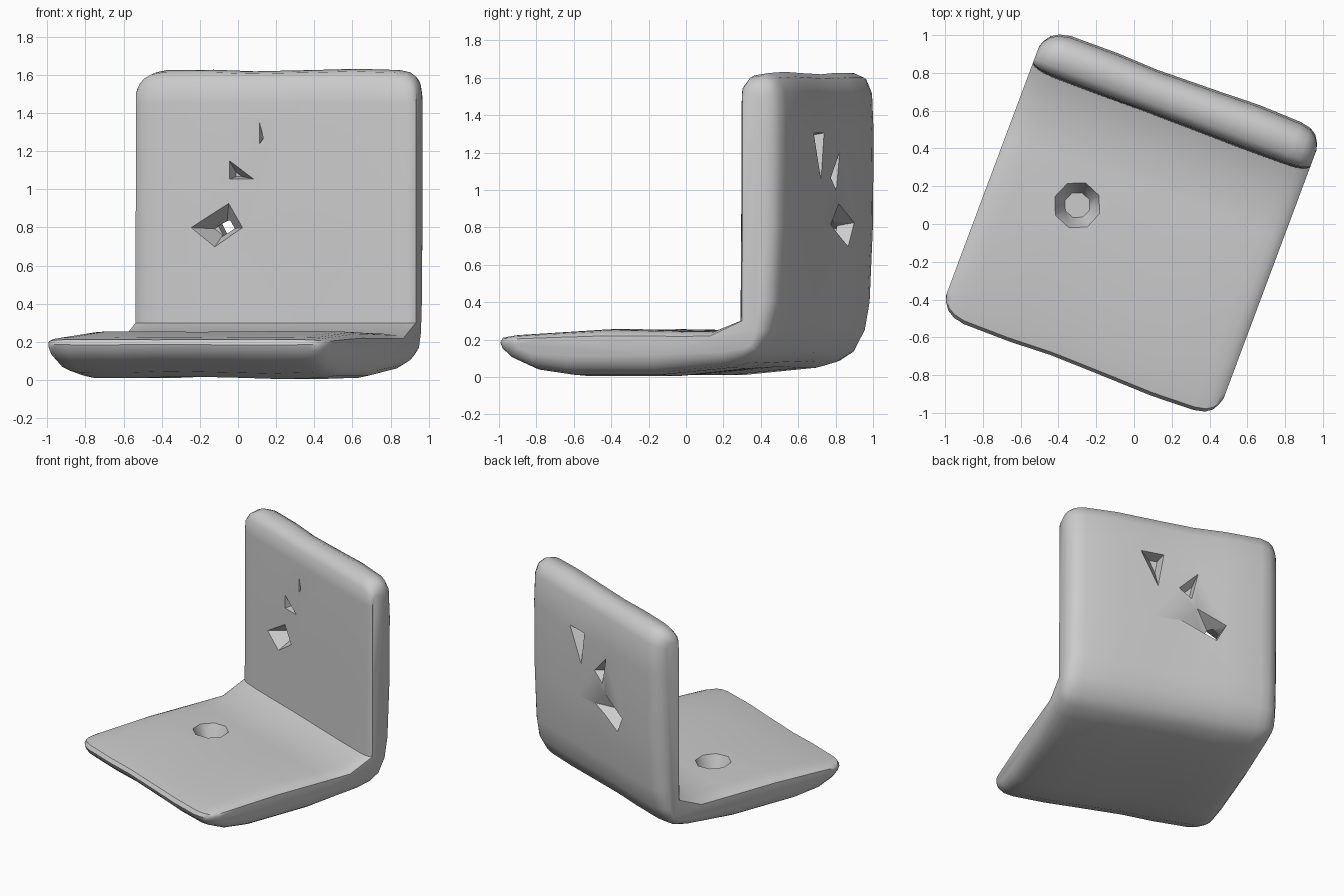
import bpy, bmesh, math
from mathutils import Vector, Matrix

if "Cube" in bpy.data.objects:
    bpy.data.objects.remove(bpy.data.objects["Cube"])

TURN = Matrix.Rotation(math.radians(-20.5), 4, 'Z')

# Side profile of the bent slab (depth, height)
PROFILE = [(-.812, .185), (-.795, .212), (-.72, .224), (-.5, .237), (-.2, .255), (.2, .247),
           (.42, .245), (.575, .30), (.58, .8), (.582, 1.45), (.588, 1.56), (.63, 1.612),
           (.71, 1.625), (.77, 1.6), (.805, 1.52), (.815, 1.3), (.81, .8), (.79, .4),
           (.76, .25), (.69, .13), (.61, .08), (.5, .05), (.1, .012), (-.4, .012),
           (-.6, .04), (-.74, .1), (-.797, .15)]
SPINE = [Vector((-.62, .19)), Vector((.63, .2)), Vector((.63, 1.46))]
# Stations across the width: position, thickness factor
STATIONS = [(-.8, .42), (-.785, .62), (-.76, .8), (-.72, .93), (-.66, 1), (-.4, 1.01),
            (-.17, .96), (.15, 1), (.4, 1.04), (.64, 1), (.7, .93), (.735, .8),
            (.755, .62), (.768, .42)]


def nearest_on_spine(p):
    found = []
    for a, b in zip(SPINE, SPINE[1:]):
        t = max(0, min(1, (p - a).dot(b - a) / (b - a).length_squared))
        found.append(a.lerp(b, t))
    return min(found, key=lambda q: (q - p).length)


def loft(name, rings):
    """Skin closed rings of points and cap both ends."""
    bm = bmesh.new()
    rows = [[bm.verts.new(p) for p in ring] for ring in rings]
    for a, b in zip(rows, rows[1:]):
        for i in range(len(a)):
            j = (i + 1) % len(a)
            bm.faces.new((a[i], a[j], b[j], b[i]))
    bm.faces.new(rows[0])
    bm.faces.new(rows[-1])
    bmesh.ops.recalc_face_normals(bm, faces=bm.faces)
    bm.transform(TURN)
    mesh = bpy.data.meshes.new(name)
    bm.to_mesh(mesh)
    bm.free()
    obj = bpy.data.objects.new(name, mesh)
    bpy.context.collection.objects.link(obj)
    return obj


# Rounded slab: seat and upright in one piece
rings = []
for u, factor in STATIONS:
    ring = []
    for p in map(Vector, PROFILE):
        q = nearest_on_spine(p).lerp(p, factor)
        ring.append((u, q.x, q.y))
    rings.append(ring)
bracket = loft("bent_bracket", rings)


def dent(name, outline, start, end, tip, shrink):
    """Tapered cutter through a face of the upright."""
    outer = [(u, start, z) for u, z in outline]
    inner = [(tip[0] + (u - tip[0]) * shrink, end, tip[1] + (z - tip[1]) * shrink)
             for u, z in outline]
    return loft(name, [outer, inner])


FRONT, BACK = .56, .84
cutters = [
    # Ragged opening through the upright
    dent("front_hole_cutter", [(-.49, .8), (-.26, .94), (-.175, .8), (-.345, .69)],
         FRONT, .72, (-.36, .79), .3),
    dent("back_hole_cutter", [(0, .82), (-.15, .95), (-.4, .83), (-.32, .68)],
         BACK, .68, (-.36, .79), .3),
    # Shallow chips above the opening
    dent("front_chip_cutter", [(-.27, 1.17), (-.27, 1.05), (-.1, 1.05)],
         FRONT, .65, (-.25, 1.07), .2),
    dent("front_slit_cutter", [(-.1, 1.38), (-.1, 1.22), (-.07, 1.26)],
         FRONT, .62, (-.09, 1.28), .2),
    dent("back_notch_cutter", [(.26, 1.31), (.06, 1.31), (.11, 1.0)],
         BACK, .73, (.1, 1.28), .3),
    dent("back_chip_cutter", [(-.2, 1.24), (-.02, 1.06), (-.14, .97)],
         BACK, .74, (-.15, 1.08), .3),
]

# Eight-sided tapered pit in the seat
centre = TURN.inverted() @ Vector((-.3, .1, 0))
pit = []
for radius, z in ((.07, .12), (.135, .27)):
    pit.append([(centre.x + radius * math.cos(k * math.pi / 4),
                 centre.y + radius * math.sin(k * math.pi / 4), z) for k in range(8)])
cutters.append(loft("seat_pit_cutter", pit))

for cutter in cutters:
    mod = bracket.modifiers.new(cutter.name, 'BOOLEAN')
    mod.object = cutter
    mod.operation = 'DIFFERENCE'
    mod.solver = 'EXACT'
    cutter.hide_render = True

# Bake the cuts, then remove the cutters
bpy.context.view_layer.objects.active = bracket
bracket.select_set(True)
for mod in list(bracket.modifiers):
    bpy.ops.object.modifier_apply(modifier=mod.name)
for cutter in cutters:
    bpy.data.objects.remove(cutter)
bpy.ops.object.shade_smooth_by_angle(angle=math.radians(45))
